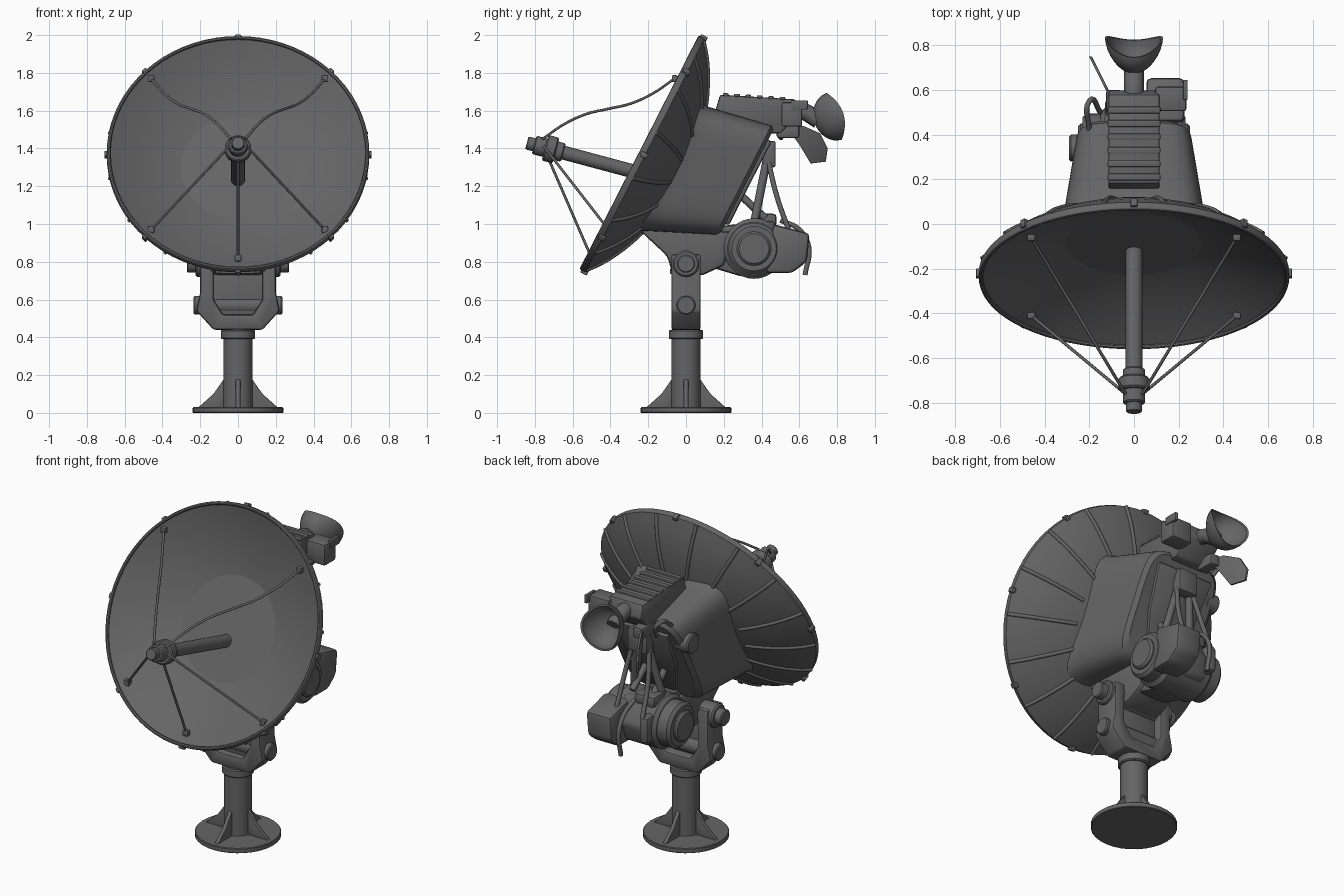
import bpy, bmesh
from math import radians, pi, cos, sin
from mathutils import Matrix, Vector

default_cube = bpy.data.objects.get("Cube")
if default_cube:
    bpy.data.objects.remove(default_cube)

GREY = (.13, .13, .13, 1)
paint = bpy.data.materials.new("dark grey paint")
paint.use_nodes = True
paint.diffuse_color = GREY
shader = next(node for node in paint.node_tree.nodes if node.type == 'BSDF_PRINCIPLED')
shader.inputs["Base Color"].default_value = GREY


# Frames: shift, turn about x, side profile plane, front profile plane, sideways axis
def shift(x, y, z):
    return Matrix.Translation((x, y, z))


def turn(degrees, axis='X'):
    return Matrix.Rotation(radians(degrees), 4, axis)


FRONT = turn(90)
SIDE = turn(90, 'Z') @ FRONT
SIDEWAYS = turn(90, 'Y')
DISH = shift(0, -.24, 1.375) @ turn(63)
FEED = shift(0, -.06, 1.22) @ turn(75)
MOTOR = shift(0, .36, .87) @ SIDEWAYS


def finish(name, bm, frame, bevel=0):
    """Clean, bevel, place and smooth one mesh part."""
    bmesh.ops.remove_doubles(bm, verts=bm.verts, dist=.0001)
    bmesh.ops.recalc_face_normals(bm, faces=bm.faces)
    if bevel:
        sharp = [edge for edge in bm.edges if edge.calc_face_angle(0) > radians(25)]
        bmesh.ops.bevel(bm, geom=sharp, offset=bevel, segments=2, profile=.5,
                        affect='EDGES', clamp_overlap=True)
    bm.transform(frame)
    mesh = bpy.data.meshes.new(name)
    bm.to_mesh(mesh)
    bm.free()
    mesh.shade_smooth()
    mesh.set_sharp_from_angle(angle=radians(35))
    mesh.materials.append(paint)
    part = bpy.data.objects.new(name, mesh)
    bpy.context.collection.objects.link(part)
    return part


def lathe(name, profile, frame, steps=32):
    bm = bmesh.new()
    verts = [bm.verts.new((radius, 0, height)) for radius, height in profile]
    edges = [bm.edges.new(pair) for pair in zip(verts, verts[1:])]
    bmesh.ops.spin(bm, geom=verts + edges, cent=(0, 0, 0), axis=(0, 0, 1),
                   angle=2 * pi, steps=steps, use_merge=True)
    return finish(name, bm, frame)


def drum(name, radius, low, high, frame):
    """Cylinder with softened ends."""
    soft = min(radius, high - low) / 8
    inner = radius - soft
    lathe(name, [(0, low), (inner, low), (radius, low + soft),
                 (radius, high - soft), (inner, high), (0, high)], frame)


def prism(name, outline, thickness, frame, bevel=.012):
    bm = bmesh.new()
    face = bm.faces.new([bm.verts.new((a, b, -thickness / 2)) for a, b in outline])
    grown = bmesh.ops.extrude_face_region(bm, geom=[face])["geom"]
    moved = [item for item in grown if isinstance(item, bmesh.types.BMVert)]
    bmesh.ops.translate(bm, vec=(0, 0, thickness), verts=moved)
    return finish(name, bm, frame, bevel)


def box(name, centre, size, bevel=.012, frame=Matrix()):
    bm = bmesh.new()
    bmesh.ops.create_cube(bm, size=1)
    bmesh.ops.scale(bm, vec=size, verts=bm.verts)
    finish(name, bm, frame @ shift(*centre), bevel)


def tube(name, points, radius, frame=Matrix()):
    curve = bpy.data.curves.new(name, 'CURVE')
    curve.dimensions = '3D'
    curve.bevel_depth = radius
    curve.bevel_resolution = 2
    curve.resolution_u = 6
    curve.use_fill_caps = True
    spline = curve.splines.new('BEZIER')
    spline.bezier_points.add(len(points) - 1)
    for knot, point in zip(spline.bezier_points, points):
        knot.co = frame @ Vector(point)
        knot.handle_left_type = knot.handle_right_type = 'AUTO'
    curve.materials.append(paint)
    bpy.context.collection.objects.link(bpy.data.objects.new(name, curve))


def loft(name, rings, frame, sides=48):
    """Rounded box through rings of (depth, centre, half width, half height)."""
    def rounded(value):
        return abs(value) ** .4 * (1 if value > 0 else -1)
    bm = bmesh.new()
    rows = []
    for depth, centre, width, height in rings:
        angles = [2 * pi * (i + .5) / sides for i in range(sides)]
        rows.append([bm.verts.new((width * rounded(cos(a)), centre + height * rounded(sin(a)), depth))
                     for a in angles])
    for row, following in zip(rows, rows[1:]):
        for i in range(sides):
            bm.faces.new((row[i - 1], row[i], following[i], following[i - 1]))
    bm.faces.new(rows[0])
    bm.faces.new(rows[-1])
    finish(name, bm, frame)


# Pedestal
drum("base_flange", .24, 0, .03, Matrix())
drum("column", .077, 0, .45, Matrix())
drum("column_collar", .09, .39, .44, Matrix())
for quarter in range(4):
    prism("base_gusset", [(.06, .02), (.22, .02), (.13, .1), (.06, .2)], .025,
          turn(90 * quarter, 'Z') @ FRONT, .005)

# Yoke: U-shaped frame with web, pivots and the neck it carries
half = [(.13, .44), (.22, .54), (.2, .64), (.2, .84), (.13, .84), (.13, .6), (.08, .52)]
prism("yoke", half + [(-x, z) for x, z in reversed(half)], .155, FRONT)
box("yoke_web", (0, -.01, .65), (.3, .06, .3))
for name, radius, reach, height in (("tilt_pivot", .07, .225, .79), ("tilt_pin", .048, .27, .79),
                                    ("lower_bolt", .05, .235, .57)):
    drum(name, radius, -reach, reach, shift(0, 0, height) @ SIDEWAYS)
prism("neck", [(-.26, .98), (-.1, .83), (-.07, .73), (.09, .73), (.2, .78), (.25, .96)], .25, SIDE, .02)
box("neck_bar", (0, -.07, .75), (.19, .03, .03), .006)

# Reflector shell follows a parabola, with ribs behind and clips on the rim
RIM = .695
SHELL = .05


def inside(r):
    return .21 * ((r / RIM) ** 2 - 1)


def outside(r):
    return inside(r) - SHELL * (1 - (r / RIM) ** 8 / 2)


radii = [RIM * step / 12 for step in range(13)]
lathe("reflector", [(r, inside(r)) for r in radii] + [(r, outside(r)) for r in reversed(radii)], DISH, 72)
lathe("rim_bead", [(RIM - .01 + .01 * cos(a), .01 * sin(a)) for a in [pi * k / 4 for k in range(9)]], DISH, 72)
for rib in range(16):
    tube("back_rib", [(r, 0, outside(r)) for r in radii[6:]], .011, DISH @ turn(22.5 * (rib + .5), 'Z'))
for clip in range(8):
    box("rim_clip", (RIM, 0, -.02), (.025, .03, .04), .005, DISH @ turn(45 * clip, 'Z'))

# Feed boom and horn
for name, radius, low, high in (("feed_base", .08, 0, .04), ("feed_boom", .037, 0, .65),
                                ("feed_collar", .07, .65, .71), ("feed_neck", .05, .61, .77),
                                ("feed_horn", .035, .75, .81)):
    drum(name, radius, low, high, FEED)

# Stays: the upper pair wave gently, the lower ones are straight
for name, foot, wave in (("left_upper_stay", (.46, -.06, 1.77), .03), ("right_upper_stay", (-.46, -.06, 1.77), .03),
                         ("left_lower_stay", (.46, -.41, .97), 0), ("right_lower_stay", (-.46, -.41, .97), 0),
                         ("centre_stay", (0, -.5, .82), 0)):
    start = Vector(foot)
    end = Vector((foot[0] / 12, -.76, 1.42 + wave))
    tube(name, [start.lerp(end, t / 6) - Vector((0, 0, wave * sin(pi * t / 3))) for t in range(7)], .007)
    box(name + "_foot", foot, (.035, .03, .035), .006)

# Equipment housing tapers away from the reflector
rings = [(-.17, 0, .33, .385)]
for step in range(7):
    t = step / 6
    rings.append((-.2 - .35 * t, .01 + .11 * t, .32 - .06 * t, .37 - .045 * t))
rings.append((-.57, .125, .235, .305))
loft("housing", rings, DISH)
panel = [(.19, .37), (.16, .1), (.09, -.13)]
prism("back_panel", panel + [(-x, z) for x, z in reversed(panel)], .03, DISH @ shift(0, 0, -.575))
drum("side_boss", .06, -.29, -.2, shift(0, .34, 1.38) @ SIDEWAYS)
tube("grab_handle", [(-.2, .42, 1.5), (-.2, .55, 1.56), (-.15, .5, 1.45)], .012)

# Roof unit with cooling ribs and side block
prism("roof_unit", [(.15, 1.58), (.18, 1.685), (.58, 1.66), (.6, 1.58), (.5, 1.48), (.3, 1.48)], .23, SIDE)
for rib in range(6):
    box("cooling_rib", (0, .21 + .06 * rib, 1.685 - .004 * rib), (.235, .03, .015), .005)
box("roof_side_block", (.165, .56, 1.58), (.14, .11, .13))
box("side_block_lip", (.23, .6, 1.63), (.02, .09, .05), .005)

# Rear bowl: a half shell whose sides sweep backwards
tube("bowl_arm", [(0, .52, 1.6), (0, .61, 1.6), (0, .7, 1.55)], .045)
arc = [pi * step / 16 for step in range(9)]
shell = [(.13 * sin(a), -.11 * cos(a)) for a in arc] + [(.12 * sin(a), -.1 * cos(a)) for a in reversed(arc)]
bowl = lathe("rear_bowl", shell, Matrix())
for vert in bowl.data.vertices:
    vert.co.z += 3 * vert.co.x ** 2
bowl.data.transform(shift(0, .785, 1.57) @ turn(-72))

# Slanted vane beside the bowl
vane = prism("rear_vane", [(.54, 1.5), (.62, 1.52), (.71, 1.48), (.75, 1.4), (.74, 1.33), (.66, 1.32), (.6, 1.42)],
             .014, SIDE, .003)
for vert in vane.data.vertices:
    vert.co.x -= .1 + (vert.co.y - .56) / 2
box("vane_mount", (-.09, .54, 1.49), (.07, .12, .07))

# Tilt motor and gearbox
for name, radius, reach in (("motor_body", .16, .15), ("motor_end_bell", .135, .23), ("motor_end_cap", .09, .25)):
    drum(name, radius, -reach, reach, MOTOR)
prism("motor_mount", [(.1, .78), (.3, .72), (.5, .76), (.54, .88), (.46, 1.02), (.1, .98)], .2, SIDE, .02)
prism("gearbox", [(.42, .74), (.56, .74), (.64, .8), (.655, .95), (.46, 1)], .17, shift(.14, 0, 0) @ SIDE, .022)
box("motor_terminal", (-.05, .42, 1.02), (.14, .12, .07), .02)
box("motor_band", (-.1, .5, .88), (.06, .12, .16), .02)

# Linkage and cables between housing and motor
box("link_bracket", (0, .44, 1.37), (.13, .07, .14))
for side in (-1, 1):
    tube("link_arm", [(side * .03, .44, 1.4), (side * .1, .36, 1)], .022)
    tube("link_brace", [(side * .06, .26, 1.18), (side * .07, .42, 1.03)], .02)
    tube("cable", [(side * .05, .43, 1.36), (side * .08, .48, 1.15), (side * .09, .55, .95)], .014)
tube("hanging_cable", [(0, .5, 1.02), (0, .6, .97), (0, .65, .88), (0, .63, .73)], .013)
